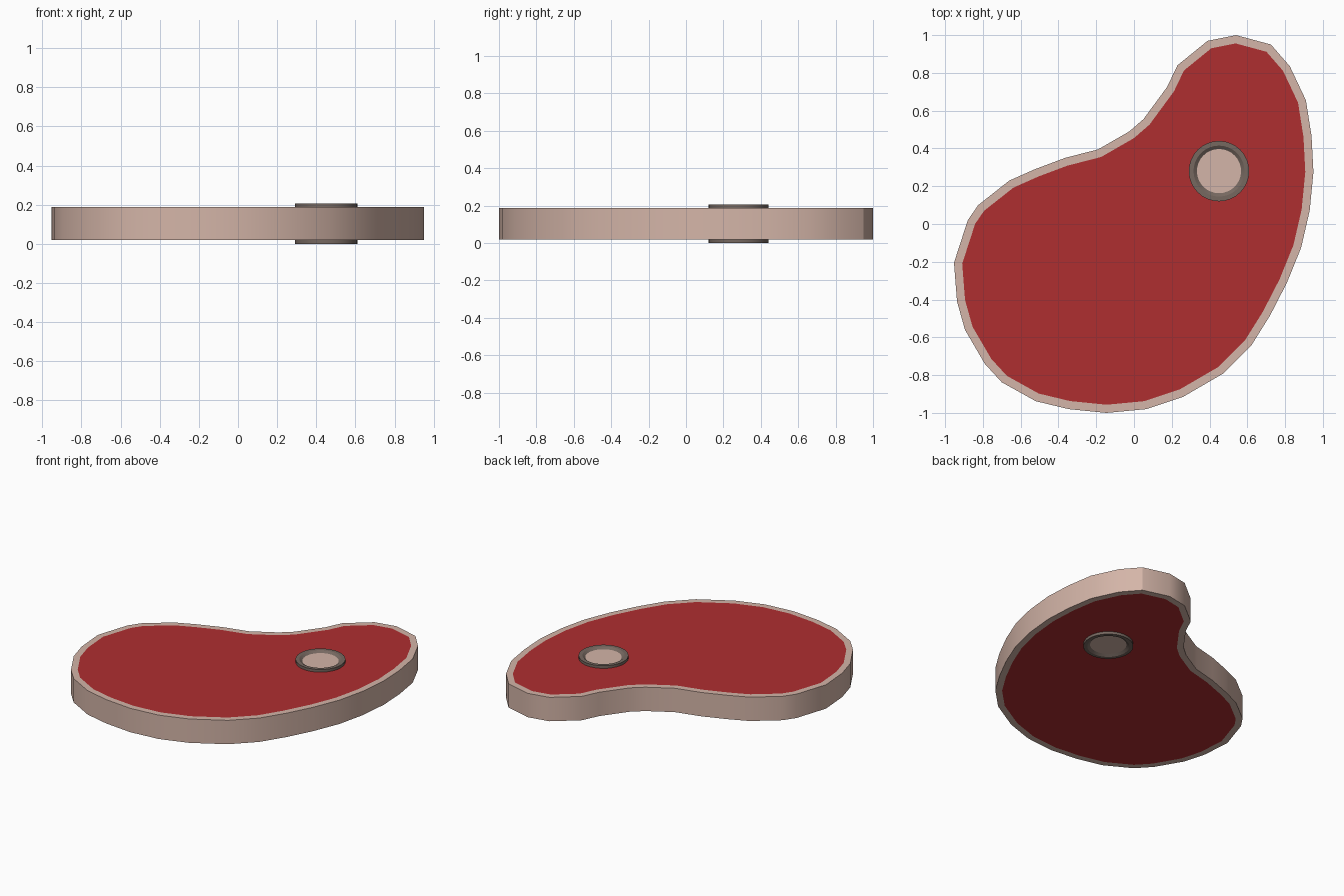
import bpy, bmesh, math

if "Cube" in bpy.data.objects:
    bpy.data.objects.remove(bpy.data.objects["Cube"])

def srgb(r, g, b):
    f = lambda c: (c / 255 / 12.92) if c / 255 <= 0.04045 else ((c / 255 + 0.055) / 1.055) ** 2.4
    return (f(r), f(g), f(b), 1.0)

def material(name, col):
    m = bpy.data.materials.new(name)
    m.diffuse_color = srgb(*col)
    m.use_nodes = True
    m.node_tree.nodes["Principled BSDF"].inputs["Base Color"].default_value = m.diffuse_color
    return m

fat = material("pale_fat", (212, 181, 168))
meat = material("red_meat", (175, 46, 48))
bone = material("dark_bone", (118, 104, 96))

def make_object(name, bm, mats):
    bmesh.ops.recalc_face_normals(bm, faces=bm.faces)
    me = bpy.data.meshes.new(name)
    bm.to_mesh(me)
    bm.free()
    for m in mats:
        me.materials.append(m)
    ob = bpy.data.objects.new(name, me)
    bpy.context.collection.objects.link(ob)
    bpy.ops.object.select_all(action='DESELECT')
    ob.select_set(True)
    bpy.context.view_layer.objects.active = ob
    bpy.ops.object.shade_smooth_by_angle(angle=math.radians(30))
    return ob

# Steak outline, clockwise from the top
outline = [
    (.54, 1), (.725, .95), (.825, .835), (.91, .655), (.94, .465), (.95, .275),
    (.93, .07), (.885, -.125), (.81, -.31), (.72, -.485), (.62, -.645), (.475, -.79),
    (.26, -.915), (.065, -.98), (-.145, -1), (-.345, -.98), (-.52, -.938), (-.70, -.838),
    (-.79, -.74), (-.895, -.56), (-.937, -.41), (-.953, -.205), (-.88, .02), (-.825, .10),
    (-.66, .23), (-.525, .29), (-.365, .35), (-.19, .395), (-.025, .49), (.05, .555),
    (.175, .725), (.23, .84), (.39, .97)]
Z0, Z1 = 0.019, 0.188

# Slab of fat with inset meat faces on top and bottom
bm = bmesh.new()
base = bm.faces.new([bm.verts.new((x, y, Z0)) for x, y in reversed(outline)])
ext = bmesh.ops.extrude_face_region(bm, geom=[base], use_keep_orig=True)
bmesh.ops.translate(bm, vec=(0, 0, Z1 - Z0),
                    verts=[g for g in ext["geom"] if isinstance(g, bmesh.types.BMVert)])
bmesh.ops.recalc_face_normals(bm, faces=bm.faces)
caps = [f for f in bm.faces if abs(f.normal.z) > 0.9]
for cap in caps:
    bmesh.ops.inset_region(bm, faces=[cap], thickness=0.043, use_even_offset=True)
    cap.material_index = 1
make_object("steak_slab", bm, [fat, meat])

# Bone: dark ring with a bevelled inner lip and a pale marrow disc, on both sides
CX, CY, ZM, N = 0.45, 0.28, 0.1035, 32
half = [(0.160, 0.1035), (0.135, 0.1035), (0.117, 0.091)]
profile = [(r, ZM + h) for r, h in reversed(half)] + [(r, ZM - h) for r, h in half]
bm = bmesh.new()
rings = [[bm.verts.new((CX + r * math.cos(2 * math.pi * i / N),
                        CY + r * math.sin(2 * math.pi * i / N), z)) for i in range(N)]
         for r, z in profile]
for a, b in zip(rings, rings[1:]):
    for i in range(N):
        j = (i + 1) % N
        bm.faces.new((a[i], a[j], b[j], b[i]))
for r in (rings[0], rings[-1]):
    bm.faces.new(r).material_index = 1
make_object("bone", bm, [bone, fat])
